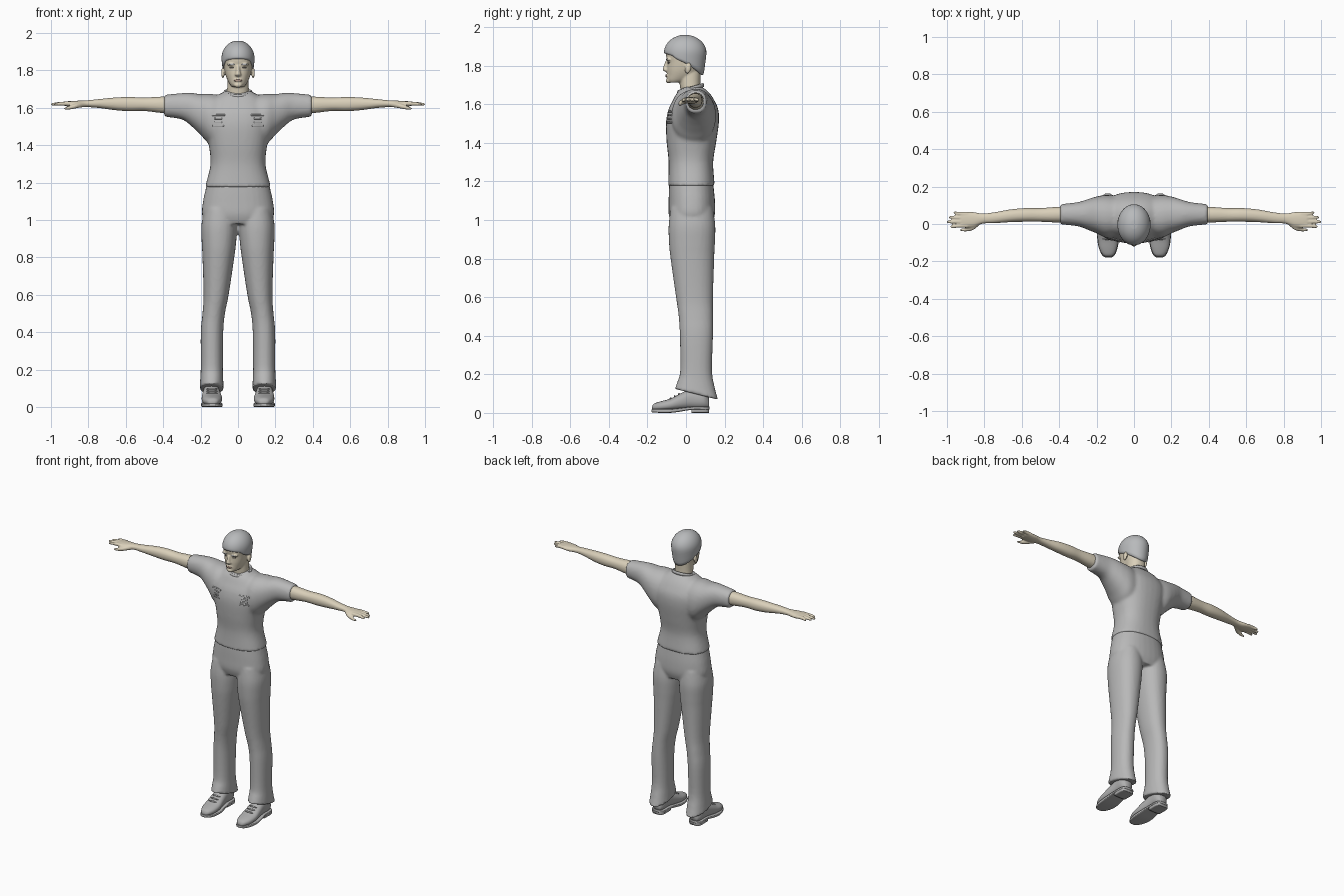
import bpy, bmesh, math
from mathutils import Matrix, Vector

if "Cube" in bpy.data.objects:
    bpy.data.objects.remove(bpy.data.objects["Cube"])


def material(name, rgb):
    m = bpy.data.materials.new(name)
    m.use_nodes = True
    m.diffuse_color = (*rgb, 1)
    m.node_tree.nodes["Principled BSDF"].inputs["Base Color"].default_value = (*rgb, 1)
    return m


FABRIC = material("grey fabric", (.48, .48, .48))
HAIR = material("grey hair", (.48, .49, .5))
SHOE = material("shoe grey", (.43, .43, .43))
SKIN = material("pale skin", (.7, .63, .49))
DARK = material("eye dark", (.1, .09, .08))
LIP = material("lip", (.5, .36, .29))

ORDER = {"X": lambda s, u, v: (s, u, v),
         "Y": lambda s, u, v: (u, s, v),
         "Z": lambda s, u, v: (u, v, s)}


def resample(rows, steps):
    """Smooth curve through the section rows."""
    out = []
    for i in range(len(rows) - 1):
        a, b, c, d = (rows[max(0, min(len(rows) - 1, i + k))] for k in (-1, 0, 1, 2))
        for j in range(steps):
            t = j / steps
            out.append([q + .5 * t * (r - p + t * (2 * p - 5 * q + 4 * r - s + t * (3 * (q - r) + s - p)))
                        for p, q, r, s in zip(a, b, c, d)])
    return out + [list(rows[-1])]


def skin_rings(bm, rings):
    rings = [[bm.verts.new(p) for p in ring] for ring in rings]
    n = len(rings[0])
    for a, b in zip(rings, rings[1:]):
        for i in range(n):
            bm.faces.new((a[i], a[(i + 1) % n], b[(i + 1) % n], b[i]))
    bm.faces.new(rings[0][::-1])
    bm.faces.new(rings[-1])


def loft(bm, axis, rows, side=1, power=2.2, steps=4, n=32):
    """Rows are (position, u min, u max, v min, v max) along the axis."""
    rings = []
    for s, u0, u1, v0, v1 in resample(rows, steps):
        ring = []
        for k in range(n):
            c, d = math.cos(math.tau * k / n), math.sin(math.tau * k / n)
            u = (u0 + u1) / 2 + (u1 - u0) / 2 * math.copysign(abs(c) ** (2 / power), c)
            v = (v0 + v1) / 2 + (v1 - v0) / 2 * math.copysign(abs(d) ** (2 / power), d)
            x, y, z = ORDER[axis](s, u, v)
            ring.append((x * side, y, z))
        rings.append(ring)
    skin_rings(bm, rings)


def ball(bm, loc, scale, tilt=0):
    m = Matrix.Translation(loc) @ Matrix.Rotation(tilt, 4, "X") @ Matrix.Diagonal((*scale, 1))
    bmesh.ops.create_uvsphere(bm, u_segments=20, v_segments=12, radius=1, matrix=m)


def finish(name, bm, mat, voxel=0, smooth=0):
    bmesh.ops.recalc_face_normals(bm, faces=bm.faces)
    me = bpy.data.meshes.new(name)
    bm.to_mesh(me)
    bm.free()
    me.materials.append(mat)
    for p in me.polygons:
        p.use_smooth = True
    ob = bpy.data.objects.new(name, me)
    bpy.context.collection.objects.link(ob)
    if voxel:
        r = ob.modifiers.new("merge", "REMESH")
        r.mode, r.voxel_size, r.use_smooth_shade = "VOXEL", voxel, True
    if smooth:
        s = ob.modifiers.new("soften", "SMOOTH")
        s.factor, s.iterations = .5, smooth
    return ob


def patch(name, target, mat, x, z, w, h, thick=.004, round_ends=True):
    """Thin plate laid on the front of the target."""
    bm = bmesh.new()
    bmesh.ops.create_grid(bm, x_segments=8, y_segments=4, size=.5)
    for v in bm.verts:
        taper = math.sqrt(max(.05, 1 - (2 * v.co.x) ** 2)) if round_ends else 1
        v.co = Vector((x + v.co.x * w, -.3, z + v.co.y * h * taper))
    ob = finish(name, bm, mat)
    p = ob.modifiers.new("lay", "SHRINKWRAP")
    p.target, p.wrap_method, p.use_project_y = target, "PROJECT", True
    s = ob.modifiers.new("thickness", "SOLIDIFY")
    s.thickness, s.offset = thick, 0
    return ob


# Shirt: torso with flared sleeves
torso = [(1.175, .176, -.094, .149), (1.2, .17, -.092, .147), (1.3, .147, -.09, .141),
         (1.4, .156, -.1, .156), (1.5, .175, -.104, .17), (1.57, .18, -.092, .168),
         (1.62, .16, -.068, .147), (1.66, .12, -.046, .12), (1.69, .068, -.015, .085)]
sleeve = [(.04, -.06, .14, 1.4, 1.66), (.14, -.075, .155, 1.4, 1.674), (.2, -.05, .147, 1.455, 1.674),
          (.25, -.03, .132, 1.503, 1.68), (.3, -.012, .117, 1.538, 1.679), (.395, -.002, .106, 1.553, 1.669)]
bm = bmesh.new()
loft(bm, "Z", [(z, -w, w, f, b) for z, w, f, b in torso], power=2.4)
for side in (1, -1):
    loft(bm, "X", sleeve, side)
shirt = finish("shirt", bm, FABRIC, .01, 5)

# Collar band
bm = bmesh.new()
skin = []
for k in range(33):
    a = math.tau * k / 32
    y = .024 + .064 * math.sin(a)
    skin.append((.071 * math.cos(a), y, 1.68 + (y - .024) * .28))
rings = [[(p[0] * (1 + .1 * math.cos(t)), .024 + (p[1] - .024) * (1 + .1 * math.cos(t)),
           p[2] + .011 * math.sin(t)) for t in (math.tau * j / 8 for j in range(8))] for p in skin]
skin_rings(bm, rings)
finish("collar", bm, FABRIC)

# Trousers: pelvis with two flared legs
pelvis = [(.98, .17, -.075, .135), (1.03, .193, -.09, .15), (1.1, .187, -.09, .15),
          (1.17, .172, -.088, .143), (1.23, .158, -.083, .135)]
leg = [(1.06, .01, .18, -.08, .14), (.97, .004, .196, -.09, .152), (.88, .01, .194, -.088, .15),
       (.8, .02, .19, -.08, .146), (.6, .05, .184, -.052, .14), (.5, .07, .19, -.038, .14),
       (.4, .079, .199, -.032, .14), (.22, .081, .199, -.03, .135), (.15, .079, .202, -.045, .148),
       (.1, .076, .206, -.058, .166)]
bm = bmesh.new()
loft(bm, "Z", [(z, -w, w, f, b) for z, w, f, b in pelvis], power=2.3)
for side in (1, -1):
    loft(bm, "Z", leg, side)
for v in bm.verts:
    if v.co.z < .2:
        v.co.z -= (v.co.y - .04) * .25 * (.2 - v.co.z) / .1
finish("trousers", bm, FABRIC, .009, 3)

# Chest pocket details
for side, label in ((1, "left"), (-1, "right")):
    for i, (dz, w) in enumerate(((.026, .07), (.008, .04), (-.012, .04), (-.03, .06))):
        patch(f"{label}_pocket_strip_{i + 1}", shirt, FABRIC, side * .105, 1.535 + dz, w, .008, .009, False)

# Arms with hands
arm = [(.3, .012, .092, 1.57, 1.655), (.4, .008, .092, 1.572, 1.66), (.5, .012, .085, 1.583, 1.655),
       (.58, .012, .085, 1.582, 1.658), (.66, .01, .078, 1.588, 1.655), (.75, .004, .062, 1.6, 1.646),
       (.81, .002, .056, 1.604, 1.64), (.86, -.018, .064, 1.602, 1.638), (.9, -.02, .066, 1.606, 1.636),
       (.925, -.016, .062, 1.61, 1.634)]
fingers = [(.055, .06, .965), (.034, .036, .99), (.012, .012, 1.0), (-.01, -.014, .982)]
for side, label in ((1, "left"), (-1, "right")):
    bm = bmesh.new()
    loft(bm, "X", arm, side)
    for base, tip, end in fingers:
        loft(bm, "X", [(.89, base - .011, base + .011, 1.611, 1.634), (.94, base - .01, base + .01, 1.612, 1.633),
                       (end - .01, tip - .008, tip + .008, 1.612, 1.627),
                       (end, tip - .004, tip + .004, 1.615, 1.623)], side, n=12)
    loft(bm, "X", [(.82, .0, .03, 1.605, 1.63), (.86, -.032, -.004, 1.598, 1.624),
                   (.9, -.04, -.02, 1.591, 1.612), (.93, -.037, -.026, 1.59, 1.6)], side, n=12)
    finish(f"{label}_arm", bm, SKIN, .005, 2)

# Head with neck, nose, brow, lips and ears
skull = [(1.712, .03, -.088, -.03), (1.725, .043, -.098, .02), (1.75, .057, -.098, .055), (1.78, .068, -.099, .078),
         (1.82, .076, -.098, .09), (1.86, .079, -.104, .095), (1.9, .074, -.094, .09), (1.93, .052, -.066, .065)]
neck = [(1.6, .07, -.03, .1), (1.66, .06, -.028, .082), (1.7, .058, -.032, .075), (1.78, .055, -.04, .078)]
bm = bmesh.new()
for rows in (skull, neck):
    loft(bm, "Z", [(z, -w, w, f, b) for z, w, f, b in rows])
loft(bm, "Z", [(1.768, -.01, .01, -.108, -.08), (1.777, -.018, .018, -.121, -.08),
               (1.79, -.013, .013, -.119, -.08), (1.825, -.009, .009, -.106, -.08)], n=16)
ball(bm, (0, -.094, 1.747), (.024, .012, .009))
ball(bm, (0, -.09, 1.722), (.022, .015, .014))
for side in (1, -1):
    ball(bm, (side * .032, -.088, 1.832), (.026, .014, .008))
    ball(bm, (side * .081, .01, 1.787), (.009, .017, .029), -.2)
head = finish("head", bm, SKIN, .005, 2)

# Painted face details
for side, label in ((1, "left"), (-1, "right")):
    patch(f"{label}_eye", head, DARK, side * .032, 1.814, .022, .009)
    patch(f"{label}_eyebrow", head, HAIR, side * .033, 1.833, .036, .007)
patch("mouth", head, LIP, 0, 1.747, .04, .012)

# Cap of short hair with a hairline that drops towards the back
bm = bmesh.new()
rings = []
for k in range(16):
    ring = []
    for i in range(40):
        a = math.tau * i / 40
        c, d = math.cos(a), math.sin(a)
        rim = 1.812 - .05 * d - .012 * d * d
        if d < -.55:
            rim += .012
        t = max(0, k - 1) / 14.2
        z = rim + (1.958 - rim) * math.sin(t * math.pi / 2)
        if z > 1.865:
            grow = math.sqrt(max(0, 1 - ((z - 1.865) / .0945) ** 2))
        else:
            grow = 1 - 1.2 * (1.865 - z) * (1 if d > 0 else .6)
        if k == 0:
            grow *= .85
        ring.append((.089 * c * grow, -.004 + .111 * d * grow, z))
    rings.append(ring)
skin_rings(bm, rings)
finish("hair", bm, HAIR, 0, 2)

# Shoes: upper, sole, heel and laces
upper = [(-.176, .125, .15, .016, .032), (-.165, .107, .167, .012, .048), (-.13, .091, .186, .01, .06),
         (-.08, .085, .194, .012, .074), (-.03, .09, .192, .016, .1), (.03, .098, .186, .02, .125),
         (.09, .098, .186, .02, .12), (.118, .115, .168, .025, .08)]
sole = [(-.18, .122, .152, .004, .018), (-.165, .102, .172, .002, .02), (-.12, .086, .19, 0, .02),
        (-.06, .082, .197, .002, .022), (.03, .093, .19, .016, .032), (.1, .095, .188, .016, .032),
        (.122, .11, .172, .018, .032)]
heel = [(.028, .097, .187, 0, .03), (.1, .097, .187, 0, .03), (.12, .112, .17, 0, .03)]
for side, label in ((1, "left"), (-1, "right")):
    bm = bmesh.new()
    loft(bm, "Y", upper, side, 2.3)
    finish(f"{label}_shoe_upper", bm, SHOE)
    bm = bmesh.new()
    loft(bm, "Y", sole, side, 6)
    loft(bm, "Y", heel, side, 6)
    finish(f"{label}_shoe_sole", bm, SHOE)
    bm = bmesh.new()
    for j in range(3):
        ball(bm, (side * .14, -.08 + j * .022, .075 + j * .011), (.03, .005, .006))
    finish(f"{label}_laces", bm, SHOE)
